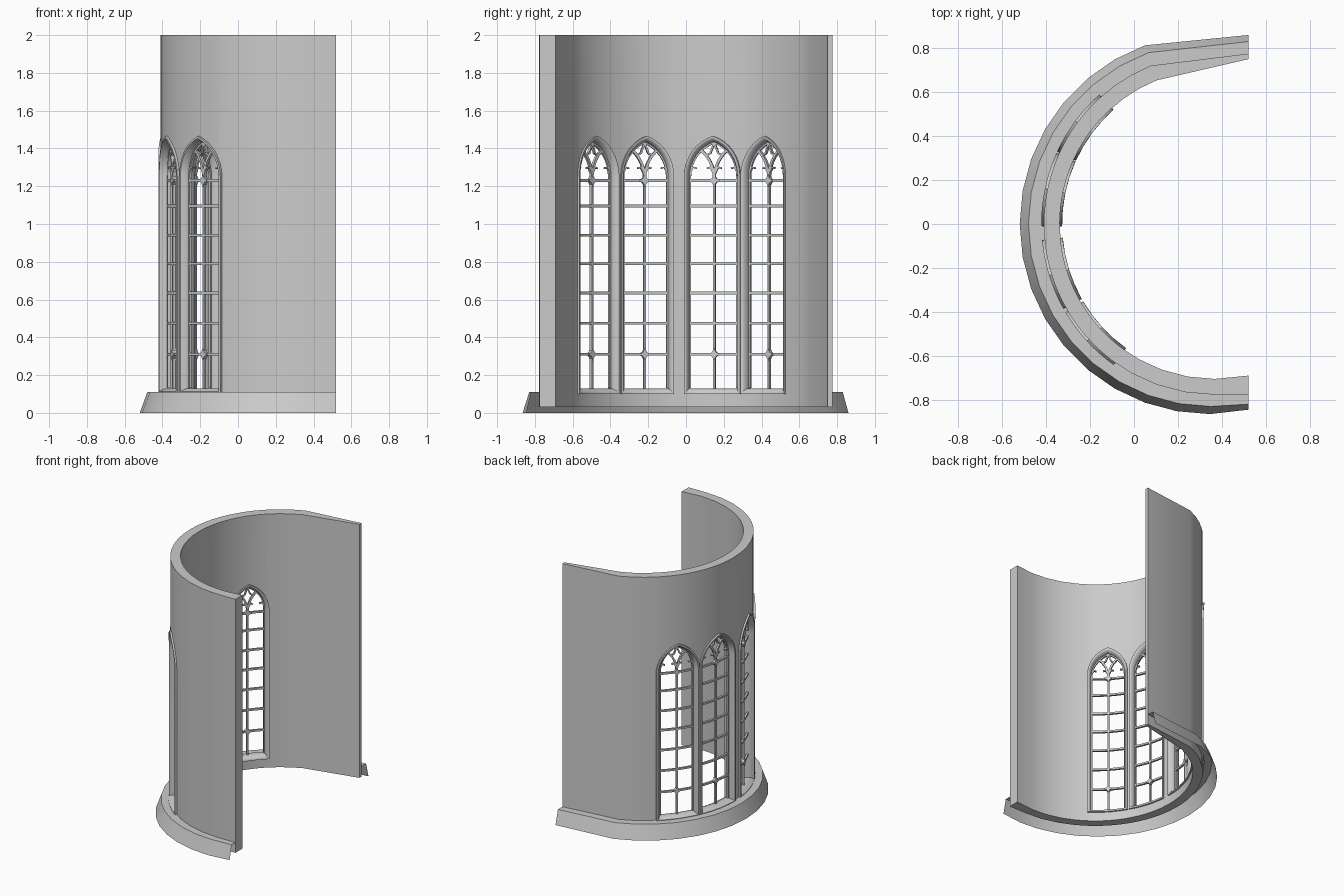
import bpy, bmesh
from math import sin, cos, radians, sqrt, acos, pi

cube = bpy.data.objects.get("Cube")
if cube:
    bpy.data.objects.remove(cube, do_unlink=True)

stone = bpy.data.materials.new("grey stone")
stone.use_nodes = True
stone.diffuse_color = (0.6, 0.6, 0.6, 1)
stone.node_tree.nodes["Principled BSDF"].inputs["Base Color"].default_value = (0.6, 0.6, 0.6, 1)

CX, MID, END = 0.367, 0.74, 0.52       # curve centre, window radius, open end
OUTER, INNER = 0.777, 0.705            # wall radii
BASE, TOP = 0.03, 2.0
SILL, SPRING, RISE = 0.13, 1.25, 0.185
# angle in degrees and half width of each window
WINDOWS = [(-42.5, 0.125), (-17.3, 0.127), (11.7, 0.133), (36.5, 0.125)]


def polar(a, r, z, cx=CX):
    a = radians(a)
    return (cx - r * cos(a), r * sin(a), z)


def finish(name, bm, angle=35):
    bmesh.ops.recalc_face_normals(bm, faces=bm.faces)
    me = bpy.data.meshes.new(name)
    bm.to_mesh(me)
    bm.free()
    me.materials.append(stone)
    ob = bpy.data.objects.new(name, me)
    bpy.context.collection.objects.link(ob)
    bpy.ops.object.select_all(action='DESELECT')
    ob.select_set(True)
    bpy.context.view_layer.objects.active = ob
    bpy.ops.object.shade_smooth_by_angle(angle=radians(angle))
    return ob


def skin(bm, rows, close_rows=False, close_cols=False):
    """Quads between successive rows of points."""
    rows = [[bm.verts.new(p) for p in row] for row in rows]
    n, m = len(rows), len(rows[0])
    for i in range(n if close_rows else n - 1):
        for j in range(m if close_cols else m - 1):
            a, b = rows[i], rows[(i + 1) % n]
            k = (j + 1) % m
            bm.faces.new((a[j], a[k], b[k], b[j]))
    return rows


def arch_radius(w):
    return (w * w + RISE * RISE) / (2 * w)


def arch_height(u, w, o):
    """Height of the pointed arch, offset outwards by o, at distance u."""
    r = arch_radius(w)
    return SPRING + sqrt(max(0, (r + o) ** 2 - (abs(u) + r - w) ** 2))


def outline(w, o, n=8):
    """Window outline, offset by o, as (u, z) points."""
    r = arch_radius(w)
    top = acos((r - w) / (r + o))
    right = [(w - r + (r + o) * cos(top * i / n), SPRING + (r + o) * sin(top * i / n))
             for i in range(n + 1)]
    side = [(w + o, SILL - o), (w + o, 0.6)] + right
    return side + [(-u, z) for u, z in reversed(side[:-1])]


# Wall: columns of four levels, with the window openings left out
def build_wall():
    hole = 0.015
    cols = [(a, SPRING, False) for a in (-90, -80, -70, -61)]
    for c, w in WINDOWS:
        n = 14
        for i in range(n + 1):
            u = -(w + hole) * cos(pi * i / n)
            z = SPRING if i in (0, n) else arch_height(u, w, hole)
            cols.append((c + u / radians(MID), z, i < n))
    cols += [(a, SPRING, False) for a in (54, 61, 68)]

    def ring(xy, arch):
        outer, inner = xy
        zs = (BASE, SILL - hole, arch, TOP)
        return [(*outer, z) for z in zs] + [(*inner, z) for z in reversed(zs)]

    rows = [ring(((END, -0.775), (END, -0.69)), SPRING)]
    rows += [ring((polar(a, OUTER, 0)[:2], polar(a, INNER, 0)[:2]), z) for a, z, _ in cols]
    rows += [ring(((END, 0.775), (END, 0.75)), SPRING)]
    opened = [False] + [c[2] for c in cols] + [False]
    bm = bmesh.new()
    grid = [[bm.verts.new(p) for p in row] for row in rows]
    for i in range(len(grid) - 1):
        a, b = grid[i], grid[i + 1]
        for j in range(8):
            if opened[i] and j in (1, 5):
                continue
            k = (j + 1) % 8
            bm.faces.new((a[j], a[k], b[k], b[j]))
    for row in (grid[0], grid[-1]):
        for j in range(3):
            bm.faces.new((row[j], row[j + 1], row[6 - j], row[7 - j]))
    finish("curved_wall", bm)


# Skirt: sloping open shell with a flat ledge back to the wall
def build_skirt():
    bm = bmesh.new()
    rows = []
    for r, z, cx, y0, y1 in ((0.865, 0, 0.345, -0.845, 0.86),
                             (0.83, 0.11, 0.35, -0.82, 0.83),
                             (0.77, 0.11, CX, -0.77, 0.77)):
        arc = [polar(-90 + 10 * i, r, z, cx) for i in range(17)]
        rows.append([(END, y0, z)] + arc + [(END, y1, z)])
    skin(bm, rows)
    finish("base_skirt", bm)


# Window frame: moulding profile swept around the pointed outline
def build_frame(name, c, w):
    profile = [(0.03, 0.772), (0.027, 0.789), (0.016, 0.789), (0.003, 0.765),
               (0, 0.755), (0, 0.725), (0.012, 0.70), (0.022, 0.694),
               (0.03, 0.694), (0.03, 0.712)]
    bm = bmesh.new()
    rows = []
    for o, r in profile:
        pts = outline(w, o)
        # sill points between the two lower corners follow the wall curve
        pts += [(t * (w + o), SILL - o) for t in (-0.5, 0, 0.5)]
        rows.append([polar(c + u / radians(MID), r, z) for u, z in pts])
    skin(bm, rows, close_rows=True, close_cols=True)
    finish(name, bm)


# Tracery: rectangular bars bent to the wall curve
def build_tracery(name, c, w):
    bm = bmesh.new()

    def place(u, z, r):
        return polar(c + u / radians(MID), r, z)

    def bar(pts, half, depth=0.008):
        rows = []
        for i, (u, z) in enumerate(pts):
            p, q = pts[max(i - 1, 0)], pts[min(i + 1, len(pts) - 1)]
            du, dz = q[0] - p[0], q[1] - p[1]
            d = sqrt(du * du + dz * dz)
            nu, nz = -dz / d * half, du / d * half
            rows.append([place(u + s * nu, z + s * nz, MID + t * depth)
                         for s, t in ((1, 1), (1, -1), (-1, -1), (-1, 1))])
        rows = skin(bm, rows, close_cols=True)
        bm.faces.new(rows[0])
        bm.faces.new(rows[-1])

    def star(z, size):
        rims = []
        for t in (1, -1):
            rims.append([place(k * cos(pi * i / 4), z + k * sin(pi * i / 4), MID + t * 0.012)
                         for i in range(8) for k in [size if i % 2 == 0 else size * 0.5]])
        rows = skin(bm, rims, close_cols=True)
        for row in rows:
            bm.faces.new(row)

    bar([(0, SILL - 0.005), (0, SPRING)], 0.006)
    for z in (0.31, 0.475, 0.635, 0.79, 0.94, 1.095, 1.23):
        bar([(w * (i / 4 - 1) * 1.02, z) for i in range(9)], 0.007)
    star(0.31, 0.032)
    star(1.23, 0.032)
    # inner rim and forked heads with cusps
    bar(outline(w, -0.003), 0.006)
    r = arch_radius(w)
    sweep = acos(1 - w / (2 * r))
    for s in (-1, 1):
        bar([(s * (r - r * cos(sweep * i / 7)), SPRING - 0.01 + r * sin(sweep * i / 7))
             for i in range(8)], 0.007)
        bar([(s * w, 1.265), (s * w * 0.86, 1.30), (s * w * 0.70, 1.295)], 0.005)
        bar([(s * w * 0.05, 1.275), (s * w * 0.16, 1.30), (s * w * 0.30, 1.295)], 0.005)
        bar([(s * w * 0.30, 1.365), (s * w * 0.16, 1.375), (0, 1.43)], 0.005)
    finish(name, bm)


build_wall()
build_skirt()
for i, (c, w) in enumerate(WINDOWS, 1):
    build_frame(f"window_frame_{i}", c, w)
    build_tracery(f"window_tracery_{i}", c, w)
